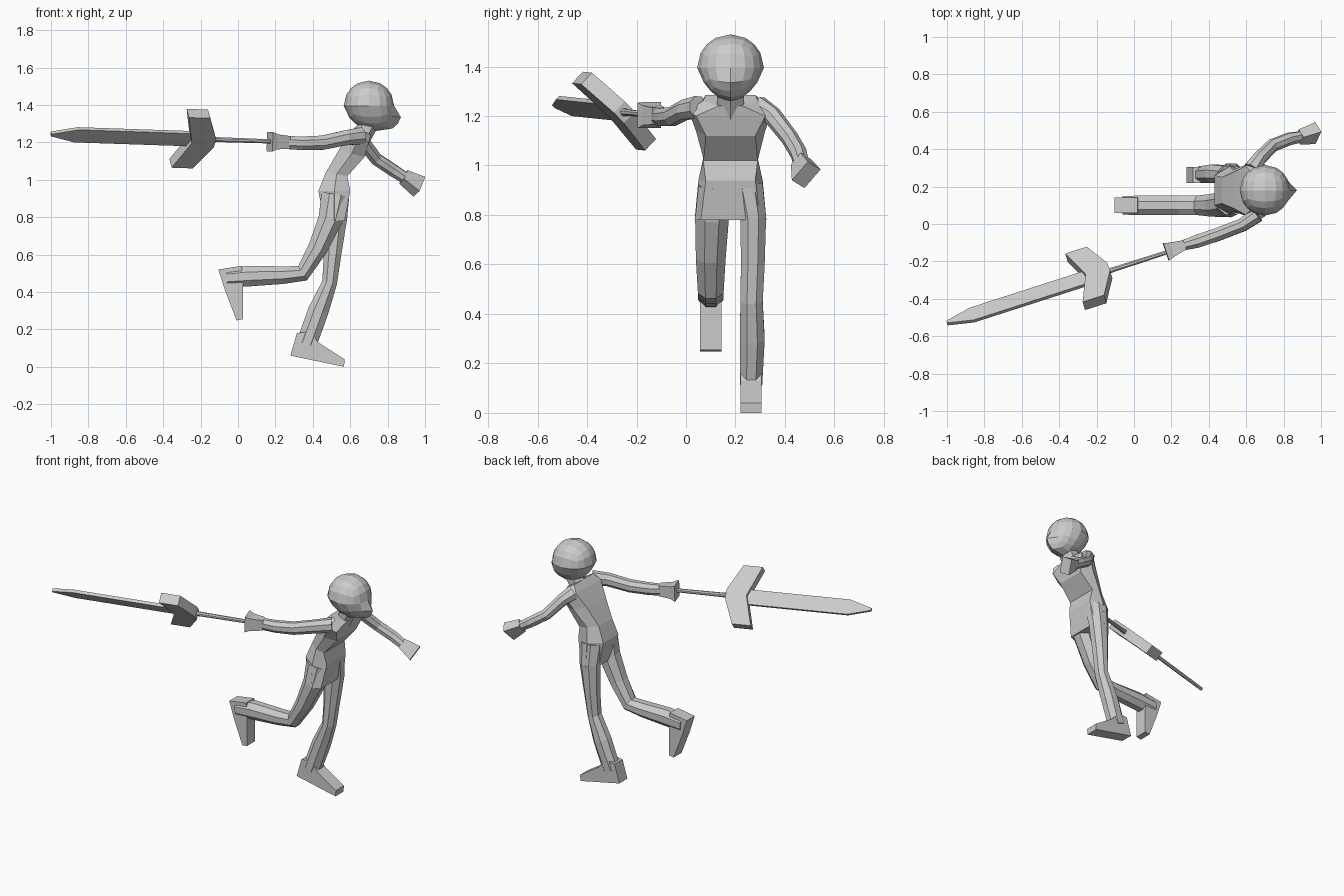
import bpy, bmesh, math
from mathutils import Vector as V

if "Cube" in bpy.data.objects:
    bpy.data.objects.remove(bpy.data.objects["Cube"])


def finish(name, bm):
    bmesh.ops.recalc_face_normals(bm, faces=bm.faces[:])
    me = bpy.data.meshes.new(name)
    bm.to_mesh(me)
    bm.free()
    ob = bpy.data.objects.new(name, me)
    bpy.context.collection.objects.link(ob)
    return ob


def skin(name, loops):
    """Bridge a list of equal-length point loops and cap the ends."""
    bm = bmesh.new()
    rows = [[bm.verts.new(p) for p in loop] for loop in loops]
    n = len(rows[0])
    for a, b in zip(rows, rows[1:]):
        for i in range(n):
            j = (i + 1) % n
            bm.faces.new((a[i], a[j], b[j], b[i]))
    bm.faces.new(rows[0][::-1])
    bm.faces.new(rows[-1])
    return finish(name, bm)


def limb(name, rings, ref=(0, 1, 0), n=8):
    """Tube through rings of (centre, half size along ref, half size across)."""
    cs = [V(r[0]) for r in rings]
    loops = []
    k = 1 / math.cos(math.pi / n)
    for i, (c, (_, hs, hu)) in enumerate(zip(cs, rings)):
        t = V()
        if i > 0:
            t += (c - cs[i - 1]).normalized()
        if i < len(cs) - 1:
            t += (cs[i + 1] - c).normalized()
        t.normalize()
        side = V(ref)
        side = (side - t * side.dot(t)).normalized()
        up = side.cross(t)
        loop = []
        for j in range(n):
            a = 2 * math.pi * (j + 0.5) / n
            loop.append(c + side * hs * k * math.cos(a) + up * hu * k * math.sin(a))
        loops.append(loop)
    return skin(name, loops)


def prism(name, pts, origin, u, v, normal, thick):
    """Extrude a flat outline by thick, centred on its plane."""
    flat = [origin + u * a + v * b for a, b in pts]
    off = normal * thick / 2
    return skin(name, [[p - off for p in flat], [p + off for p in flat]])


CY = 0.18
X, Y, Z = V((1, 0, 0)), V((0, 1, 0)), V((0, 0, 1))

# torso: back x,z / front x,z / half widths at back, middle, front
torso = [
    (.46, .78, .57, .78, .08, .145, .12),
    (.43, .94, .60, .94, .08, .130, .10),
    (.47, 1.04, .585, 1.02, .07, .11, .11),
    (.54, 1.16, .675, 1.12, .10, .14, .10),
    (.595, 1.245, .70, 1.20, .13, .17, .14),
    (.63, 1.285, .71, 1.24, .10, .11, .05),
]
loops = []
for x0, z0, x1, z1, hb, hm, hf in torso:
    xm, zm = (x0 + x1) / 2, (z0 + z1) / 2
    loops.append([(x0, CY - hb, z0), (xm, CY - hm, zm), (x1, CY - hf, z1),
                  (x1, CY + hf, z1), (xm, CY + hm, zm), (x0, CY + hb, z0)])
skin("torso", loops)

# neck
limb("neck", [((.65, CY, 1.21), .055, .045), ((.71, CY, 1.32), .055, .045)], n=6)

# head: cube-sphere with tapered jaw and a pointed face
bm = bmesh.new()
bmesh.ops.create_cube(bm, size=2)
bmesh.ops.subdivide_edges(bm, edges=bm.edges[:], cuts=3, use_grid_fill=True)
R = 0.135
for vt in bm.verts:
    p = vt.co.normalized() * R
    if p.z < -0.02:
        p.y *= 1 + p.z * 1.8
        p.x -= p.z * 0.25
        if p.x > 0.09 and abs(p.y) < 0.02:
            p.x += 0.035
    vt.co = p + V((.70, CY, 1.395))
finish("head", bm)

# standing leg and foot
limb("standing_leg", [
    ((.52, .25, .92), .06, .075),
    ((.52, .272, .79), .052, .063),
    ((.505, .27, .60), .048, .047),
    ((.49, .265, .45), .045, .04),
    ((.43, .268, .30), .050, .055),
    ((.365, .263, .12), .045, .055)])
prism("standing_foot",
      [(.28, .06), (.567, 0), (.57, .04), (.43, .13), (.385, .19), (.315, .18)],
      Y * .262, X, Z, Y, .085)

# trailing leg, bent back at the knee, and hanging foot
limb("trailing_leg", [
    ((.52, .11, .92), .06, .075),
    ((.495, .105, .79), .068, .065),
    ((.425, .10, .63), .060, .052),
    ((.345, .10, .50), .052, .045),
    ((.24, .10, .49), .052, .047),
    ((.06, .10, .485), .052, .055),
    ((-.06, .10, .475), .050, .050)])
prism("trailing_foot",
      [(-.105, .52), (-.07, .41), (-.008, .248), (.027, .255), (.027, .42), (.02, .54)],
      Y * .10, X, Z, Y, .085)

# sword arm and hand
limb("sword_arm", [
    ((.66, .05, 1.235), .040, .045),
    ((.58, -.005, 1.225), .035, .04),
    ((.45, -.055, 1.198), .035, .038),
    ((.34, -.092, 1.195), .035, .036),
    ((.25, -.118, 1.20), .026, .035)])
limb("sword_hand", [
    ((.27, -.112, 1.20), .026, .034),
    ((.20, -.138, 1.203), .040, .040),
    ((.17, -.148, 1.204), .050, .052)], n=4)

# free arm and hand
roll = (.35, .65, .70)
limb("free_arm", [
    ((.63, .29, 1.235), .045, .045),
    ((.67, .35, 1.20), .036, .036),
    ((.74, .42, 1.11), .033, .033),
    ((.83, .455, 1.05), .033, .032),
    ((.90, .468, 1.005), .030, .028)], ref=roll)
limb("free_hand", [
    ((.885, .465, 1.015), .032, .028),
    ((.97, .486, .962), .052, .034)], ref=roll, n=4)

# sword frame: d along the blade, w across it
P0 = V((.18, -.15, 1.205))
d = (V((-1.0, -.53, 1.245)) - P0).normalized()
w = V((-.095, .26, -.27))
w = (w - d * w.dot(d)).normalized()
nrm = d.cross(w)

# grip
limb("sword_grip", [(P0 - d * .02, .011, .011), (P0 + d * .30, .013, .013),
                    (P0 + d * .36, .018, .018)])

# chevron guard
H = .192
prism("sword_guard",
      [(.325, -.03), (.325, .03), (.40, H), (.52, H), (.455, 0), (.52, -H), (.40, -H)],
      P0, d, w, nrm, .065)

# blade
B = .048
prism("sword_blade",
      [(.38, -B), (1.10, -B), (1.24, -.008), (1.24, .008), (1.10, B), (.38, B)],
      P0, d, w, nrm, .02)
